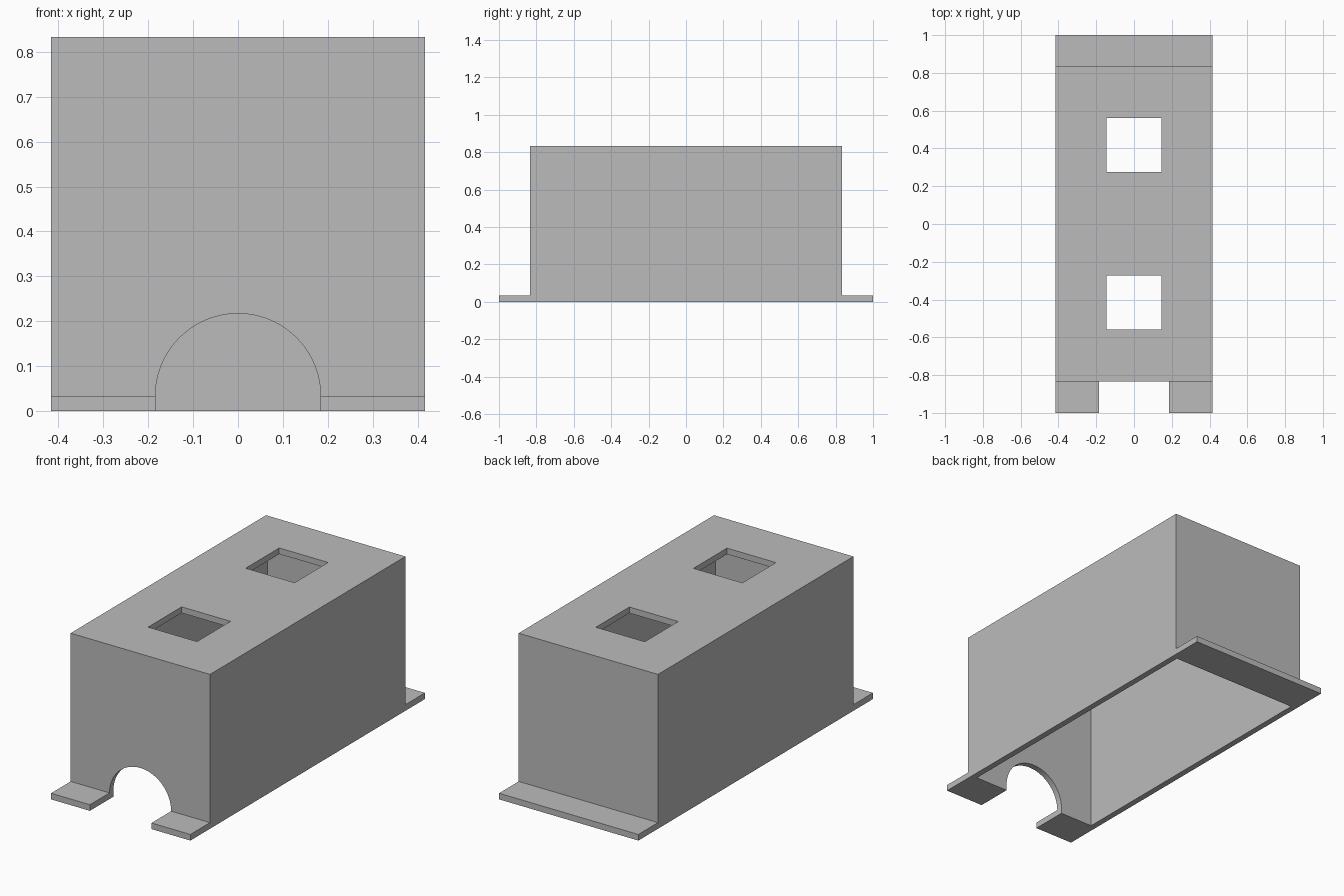
import bpy
from mathutils import Vector

default = bpy.data.objects.get("Cube")
if default:
    bpy.data.objects.remove(default, do_unlink=True)

# Main dimensions
HALF_W, BODY_Y, HEIGHT, WALL = 0.416, 0.833, 0.833, 0.033
ARCH_R = 0.184

grey = bpy.data.materials.new("plain_grey")
grey.use_nodes = True
colour = (0.5, 0.5, 0.5, 1)
grey.diffuse_color = colour
grey.node_tree.nodes["Principled BSDF"].inputs["Base Color"].default_value = colour


def box(name, low, high):
    """Axis-aligned box between two corners."""
    low, high = Vector(low), Vector(high)
    bpy.ops.mesh.primitive_cube_add(size=1, location=(low + high) / 2)
    ob = bpy.context.object
    ob.name = name
    ob.scale = high - low
    bpy.ops.object.transform_apply(location=True, scale=True)
    ob.data.materials.append(grey)
    return ob


def boolean(target, other, operation):
    """Apply a boolean and remove the helper."""
    other.hide_render = True
    mod = target.modifiers.new(operation.title(), "BOOLEAN")
    mod.operation, mod.solver, mod.object = operation, "EXACT", other
    bpy.context.view_layer.objects.active = target
    bpy.ops.object.modifier_apply(modifier=mod.name)
    bpy.data.objects.remove(other, do_unlink=True)


# Outer block joined with the base flange plate
cover = box("box_cover", (-HALF_W, -BODY_Y, 0), (HALF_W, BODY_Y, HEIGHT))
for side in (-1, 1):
    ends = sorted((side * (BODY_Y - 0.1), side))
    boolean(cover, box("flange", (-HALF_W, ends[0], 0), (HALF_W, ends[1], WALL)), "UNION")

# Hollow interior, open at the bottom
boolean(cover, box("cavity", (WALL - HALF_W, WALL - BODY_Y, -0.1),
                   (HALF_W - WALL, BODY_Y - WALL, HEIGHT - WALL)), "DIFFERENCE")

# Two square openings in the roof
for y in (-0.415, 0.417):
    boolean(cover, box("opening", (-0.146, y - 0.143, HEIGHT - 0.1),
                       (0.146, y + 0.143, HEIGHT + 0.1)), "DIFFERENCE")

# Arched cable exit through the front wall and flange
bpy.ops.mesh.primitive_cylinder_add(vertices=96, radius=ARCH_R, depth=0.5,
                                    location=(0, -0.95, WALL), rotation=(1.570796, 0, 0))
arch = bpy.context.object
arch.data.materials.append(grey)
boolean(cover, arch, "DIFFERENCE")
boolean(cover, box("slot", (-ARCH_R, -1.2, -0.1), (ARCH_R, -0.7, WALL)), "DIFFERENCE")

# Smooth arch, crisp edges elsewhere
bpy.ops.object.select_all(action="DESELECT")
cover.select_set(True)
bpy.context.view_layer.objects.active = cover
bpy.ops.object.shade_smooth_by_angle(angle=0.5)
